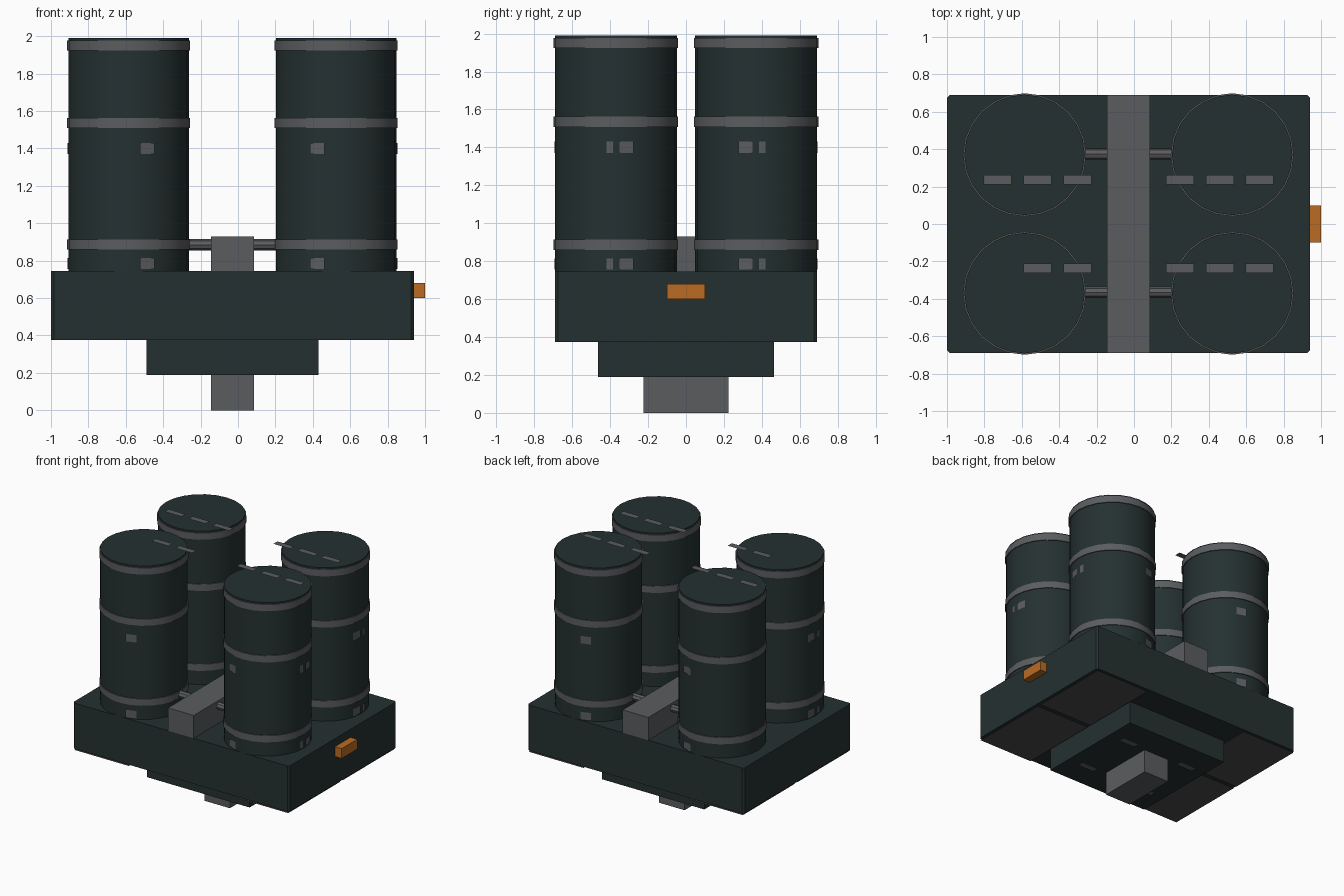
import bpy, bmesh, math
from mathutils import Matrix, Vector

if "Cube" in bpy.data.objects:
    bpy.data.objects.remove(bpy.data.objects["Cube"])


def material(name, rgb):
    m = bpy.data.materials.new(name)
    m.diffuse_color = (*rgb, 1)
    m.use_nodes = True
    m.node_tree.nodes["Principled BSDF"].inputs["Base Color"].default_value = m.diffuse_color
    return m


DARK = material("dark green grey", (0.018, 0.030, 0.030))
GREY = material("mid grey", (0.105, 0.108, 0.114))
PANEL = material("warm dark grey", (0.075, 0.070, 0.075))
ORANGE = material("orange", (0.50, 0.147, 0.016))


def finish(bm, name, mat, smooth=False):
    me = bpy.data.meshes.new(name)
    bm.to_mesh(me)
    bm.free()
    ob = bpy.data.objects.new(name, me)
    bpy.context.collection.objects.link(ob)
    me.materials.append(mat)
    if smooth:
        bpy.ops.object.select_all(action='DESELECT')
        bpy.context.view_layer.objects.active = ob
        ob.select_set(True)
        bpy.ops.object.shade_smooth_by_angle(angle=math.radians(30))
    return ob


def box(name, mat, x0, x1, y0, y1, z0, z1, bevel=0):
    bm = bmesh.new()
    bmesh.ops.create_cube(bm, size=1)
    for v in bm.verts:
        v.co = ((x0 + x1) / 2 + v.co.x * (x1 - x0),
                (y0 + y1) / 2 + v.co.y * (y1 - y0),
                (z0 + z1) / 2 + v.co.z * (z1 - z0))
    if bevel:  # vertical corners only
        edges = [e for e in bm.edges
                 if abs(e.verts[0].co.z - e.verts[1].co.z) > 0.1]
        bmesh.ops.bevel(bm, geom=edges, offset=bevel, segments=1, affect='EDGES')
    return finish(bm, name, mat)


def cylinder(name, mat, center, radius, length, sides, axis='Z'):
    bm = bmesh.new()
    m = Matrix.Translation(center)
    if axis == 'X':
        m = m @ Matrix.Rotation(math.pi / 2, 4, 'Y')
    bmesh.ops.create_cone(bm, cap_ends=True, segments=sides, radius1=radius,
                          radius2=radius, depth=length, matrix=m)
    return finish(bm, name, mat, True)


def plate(name, mat, center, u, v):
    """Flat marking plate spanned by half-vectors u and v."""
    bm = bmesh.new()
    c, u, v = Vector(center), Vector(u), Vector(v)
    bm.faces.new([bm.verts.new(c + u * a + v * b)
                  for a, b in ((-1, -1), (1, -1), (1, 1), (-1, 1))])
    return finish(bm, name, mat)


# Stepped base, foot and top spine
box("base_block", DARK, -1, 0.94, -0.69, 0.69, 0.375, 0.745, 0.015)
box("lower_step", DARK, -0.49, 0.43, -0.465, 0.465, 0.19, 0.375)
box("foot", GREY, -0.145, 0.085, -0.225, 0.225, 0, 0.19)
box("top_spine", GREY, -0.145, 0.085, -0.69, 0.69, 0.745, 0.93)
box("side_light", ORANGE, 0.94, 1.0, -0.10, 0.10, 0.6, 0.68)

# Four banded tanks with feed pipes
R = 0.322
for sx, cx in ((-1, -0.585), (1, 0.525)):
    for sy in (-1, 1):
        cy = 0.37 * sy
        cylinder("tank", DARK, (cx, cy, 1.3675), R, 1.245, 24)
        for z in (0.887, 1.535, 1.95):
            cylinder("tank_band", GREY, (cx, cy, z), R + 0.007, 0.054, 24)
        cylinder("feed_pipe", GREY, (-0.03 + 0.2 * sx, cy + 0.005, 0.885),
                 0.03, 0.3, 8, 'X')

        # Marks on the tank walls: (heading in degrees, half width)
        marks = [(90 * sy + 18 * sx * sy, 0.041)]
        if sx > 0 or sy < 0:
            out = 0 if sx > 0 else 180
            marks += [(out - 10 * sx * sy, 0.038), (out + 5.5 * sx * sy, 0.017)]
        for deg, hw in marks:
            a = math.radians(deg)
            d = Vector((math.cos(a), math.sin(a), 0))
            t = Vector((-d.y, d.x, 0))
            for z in (0.785, 1.4):
                plate("tank_mark", GREY, Vector((cx, cy, z)) + d * (R + 0.004),
                      t * hw, (0, 0, 0.03))

        # Dashes above the tank tops
        for i, x in enumerate((-0.73, -0.515, -0.302) if sx < 0
                              else (0.245, 0.46, 0.67)):
            if sx < 0 and sy < 0 and i == 0:
                continue
            plate("top_dash", GREY, (x, 0.237 * sy, 2.0),
                  (0.075, 0, 0), (0, 0.026, 0))

        # Underside panels and dashes
        x0, x1 = (-0.99, -0.5) if sx < 0 else (0.44, 0.93)
        plate("underside_panel", PANEL, ((x0 + x1) / 2, 0.35 * sy, 0.362),
              (-(x1 - x0) / 2, 0, 0), (0, 0.335, 0))
        plate("underside_dash", GREY, (-0.03 + 0.28 * sx, 0.24 * sy, 0.184),
              (-0.075, 0, 0), (0, 0.026, 0))
